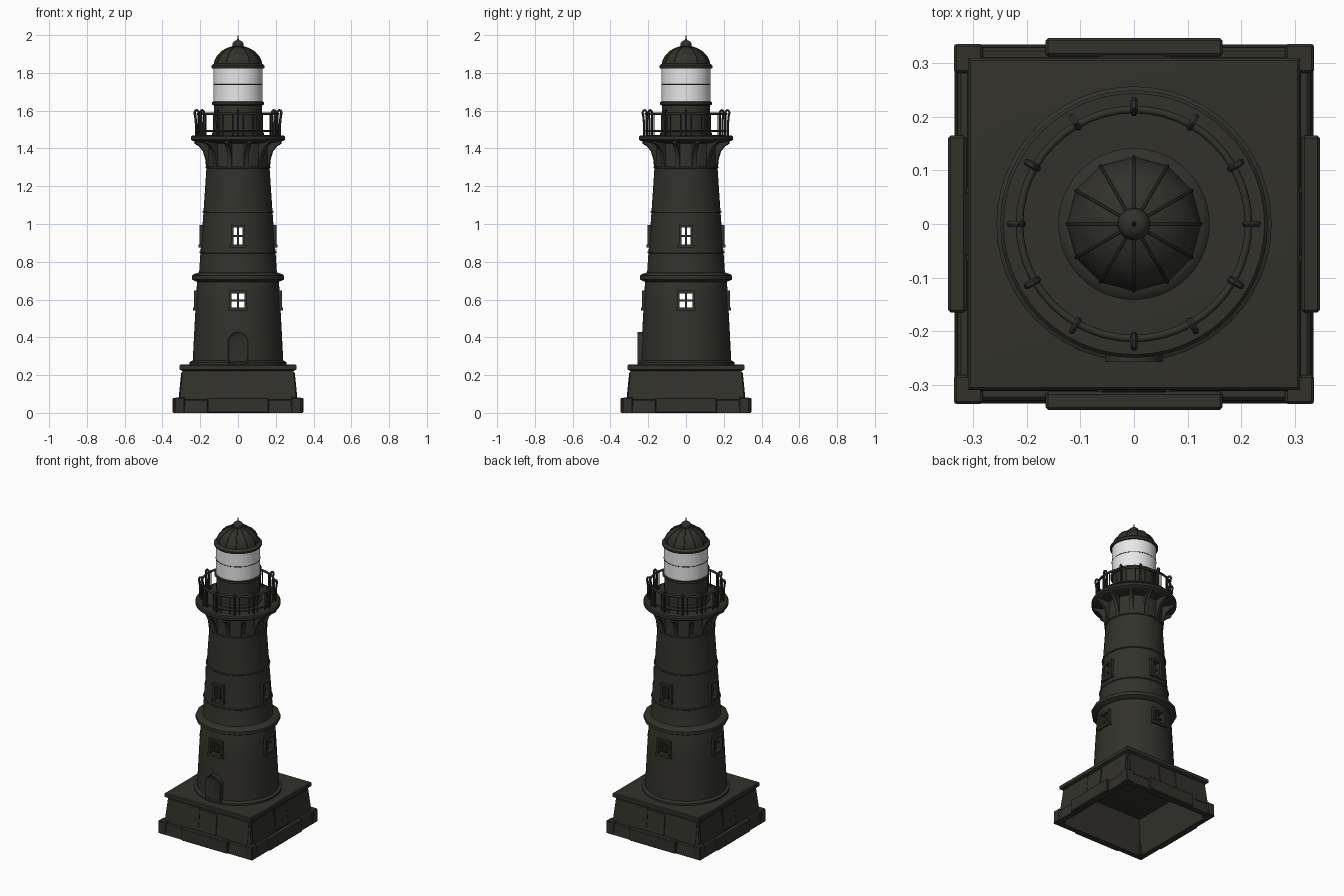
import bpy, bmesh, math
from mathutils import Matrix, Vector

if "Cube" in bpy.data.objects:
    bpy.data.objects.remove(bpy.data.objects["Cube"])

def material(name, rgb):
    m = bpy.data.materials.new(name)
    m.diffuse_color = (*rgb, 1)
    m.use_nodes = True
    m.node_tree.nodes["Principled BSDF"].inputs["Base Color"].default_value = m.diffuse_color
    return m

STONE = material("dark_stone", (0.032, 0.031, 0.024))
GLASS = material("pale_glass", (0.80, 0.80, 0.80))
TAU = math.tau
R2 = math.sqrt(2)

def finish(name, bm, mat=STONE, angle=35):
    bmesh.ops.recalc_face_normals(bm, faces=bm.faces)
    me = bpy.data.meshes.new(name)
    bm.to_mesh(me)
    bm.free()
    me.materials.append(mat)
    ob = bpy.data.objects.new(name, me)
    bpy.context.collection.objects.link(ob)
    smooth(ob, angle)
    return ob

def smooth(ob, angle=35):
    bpy.ops.object.select_all(action='DESELECT')
    ob.select_set(True)
    bpy.context.view_layer.objects.active = ob
    bpy.ops.object.shade_smooth_by_angle(angle=math.radians(angle))

def lathe(name, prof, n=48, mat=STONE, phase=0.0, loop=False, angle=35):
    """Revolve (radius, z) points; loop=True closes the profile into a shell."""
    bm = bmesh.new()
    rings = [[bm.verts.new((r * math.cos(phase + TAU * i / n), r * math.sin(phase + TAU * i / n), z))
              for i in range(n)] for r, z in prof]
    for a, b in zip(rings, rings[1:] + (rings[:1] if loop else [])):
        for i in range(n):
            j = (i + 1) % n
            bm.faces.new((a[i], a[j], b[j], b[i]))
    if not loop:
        bm.faces.new(rings[0])
        bm.faces.new(rings[-1])
    return finish(name, bm, mat, angle)

def square(name, prof, loop=False):
    return lathe(name, [(r * R2, z) for r, z in prof], 4, STONE, TAU / 8, loop)

def add_box(bm, x, y, z, matrix=Matrix()):
    """Box from (min, max) pairs, moved by a matrix."""
    size = Matrix.Diagonal((x[1] - x[0], y[1] - y[0], z[1] - z[0], 1))
    mid = Matrix.Translation(((x[0] + x[1]) / 2, (y[0] + y[1]) / 2, (z[0] + z[1]) / 2))
    bmesh.ops.create_cube(bm, size=1, matrix=matrix @ mid @ size)

def turn(k, n=4):
    return Matrix.Rotation(TAU * k / n, 4, 'Z')

def torus(name, R, r, z, n=48):
    return lathe(name, [(R + r * math.cos(TAU * k / 8), z + r * math.sin(TAU * k / 8))
                        for k in range(8)], n, loop=True, angle=60)

def tubes(name, paths, radius):
    cu = bpy.data.curves.new(name, 'CURVE')
    cu.dimensions = '3D'
    cu.bevel_depth = radius
    cu.bevel_resolution = 1
    cu.use_fill_caps = True
    for path in paths:
        sp = cu.splines.new('POLY')
        sp.points.add(len(path) - 1)
        for p, co in zip(sp.points, path):
            p.co = (*co, 1)
    cu.materials.append(STONE)
    ob = bpy.data.objects.new(name, cu)
    bpy.context.collection.objects.link(ob)
    bpy.ops.object.select_all(action='DESELECT')
    ob.select_set(True)
    bpy.context.view_layer.objects.active = ob
    bpy.ops.object.convert(target='MESH')
    smooth(bpy.context.view_layer.objects.active, 50)

def around(profile, n, phase=0.0):
    """Copies of an (r, z) path at n angles about the tower axis."""
    return [[(r * math.cos(phase + TAU * k / n), r * math.sin(phase + TAU * k / n), z)
             for r, z in profile] for k in range(n)]

# Square base: hollow underneath, stepped plinth, sloping walls, cap slab
square("base_wall", [(.318, 0), (.308, .075), (.293, .228), (.268, .228), (.300, 0)], True)
square("base_plinth", [(.334, 0), (.328, .066), (.322, .072), (.305, .072), (.310, 0)], True)
square("base_cap", [(.296, .222), (.309, .230), (.309, .250), (.304, .255), (.282, .257)])
bm = bmesh.new()
for k in range(4):
    add_box(bm, (-.165, .165), (-.346, -.312), (0, .08), turn(k))
    # corner blocks
    c = turn(k) @ Matrix.Translation((.306, .306, 0))
    add_box(bm, (-.025, .029), (-.025, .029), (0, .082), c)
bmesh.ops.bevel(bm, geom=bm.edges[:], offset=.005, segments=1, affect='EDGES')
finish("plinth_blocks", bm)
bm = bmesh.new()
tilt = Matrix.Translation((0, -.300, .15)) @ Matrix.Rotation(-.098, 4, 'X')
for k in range(4):
    m = turn(k) @ tilt
    add_box(bm, (-.060, .060), (-.007, .01), (-.07, .062), m)
    for s in (-1, 1):
        add_box(bm, sorted((s * .066, s * .285)), (-.004, .01), (-.07, .066), m)
finish("base_panels", bm)

# Tapered hollow tower shaft with small courses
lathe("tower_foot_ring", [(.235, .25), (.256, .255), (.256, .268), (.242, .277), (.235, .277)])
shaft = lathe("tower_shaft", [(.241, .25), (.228, .50), (.216, .71), (.206, .74), (.198, .86),
              (.1975, .865), (.183, 1.06), (.167, 1.30), (.165, 1.44),
              (.14, 1.44), (.14, 1.30), (.18, .74), (.21, .25)], 64, loop=True)
for z, r in ((.85, .199), (1.065, .184), (1.30, .168)):
    torus("tower_course", r, .005, z)
lathe("tower_belt", [(.212, .69), (.236, .70), (.249, .707), (.249, .727), (.24, .734), (.205, .745)],
      16, phase=TAU / 32)

# Window openings through the shaft: (half width, bottom, top, wall radius)
WINDOWS = ((.038, .553, .637, .222), (.028, .888, .985, .194))
for w, z0, z1, r in WINDOWS:
    for k in range(2):
        bm = bmesh.new()
        add_box(bm, (-w, w), (-.4, .4), (z0, z1), turn(k))
        cutter = finish("window_cutter", bm)
        cutter.hide_render = True
        mod = shaft.modifiers.new("cut", 'BOOLEAN')
        mod.operation = 'DIFFERENCE'
        mod.solver = 'EXACT'
        mod.object = cutter
        bpy.context.view_layer.objects.active = shaft
        bpy.ops.object.modifier_apply(modifier=mod.name)
        bpy.data.objects.remove(cutter)
smooth(shaft, 30)

# Window surrounds, sills and glazing bars on all four sides
bm = bmesh.new()
for w, z0, z1, r in WINDOWS:
    for k in range(4):
        m = turn(k)
        y = (-r - .010, -r + .018)
        for s in (-1, 1):
            add_box(bm, sorted((s * (w - .004), s * (w + .010))), y, (z0, z1), m)
        add_box(bm, (-w - .010, w + .010), y, (z1 - .004, z1 + .010), m)
        add_box(bm, (-w - .016, w + .016), (y[0] - .006, y[1]), (z0 - .012, z0 + .004), m)
        inner = (-r + .006, -r + .016)
        add_box(bm, (-.005, .005), inner, (z0, z1), m)
        add_box(bm, (-w, w), inner, ((z0 + z1) / 2 - .004, (z0 + z1) / 2 + .004), m)
finish("window_frames", bm)

# Arched front door with recessed leaf
bm = bmesh.new()
w, spring, front = .053, .375, -.257
outline = [(-w, .256), (w, .256)] + [(w * math.cos(math.pi * i / 12), spring + w * math.sin(math.pi * i / 12))
                                     for i in range(13)]
face = bm.faces.new([bm.verts.new((x, front, z)) for x, z in outline])
ext = bmesh.ops.extrude_face_region(bm, geom=[face])
bmesh.ops.translate(bm, vec=(0, .05, 0), verts=[v for v in ext['geom'] if isinstance(v, bmesh.types.BMVert)])
bm.normal_update()
face = min(bm.faces, key=lambda f: f.calc_center_median().y)
bmesh.ops.inset_region(bm, faces=[face], thickness=.014)
bmesh.ops.translate(bm, vec=(0, .010, 0), verts=face.verts)
add_box(bm, (-.002, .002), (front + .007, front + .02), (.27, .41))
finish("door", bm, angle=40)

# Curved brackets beneath the gallery
bm = bmesh.new()
side = [(.15, 1.30), (.172, 1.30), (.177, 1.345), (.190, 1.385), (.212, 1.412), (.236, 1.425),
        (.236, 1.445), (.15, 1.445)]
for k in range(12):
    m = Matrix.Rotation(TAU * (k + .5) / 12, 4, 'Z')
    a, b = ([bm.verts.new(m @ Vector((r, t, z))) for r, z in side] for t in (-.011, .011))
    bm.faces.new(a)
    bm.faces.new(b)
    for i in range(len(side)):
        j = (i + 1) % len(side)
        bm.faces.new((a[i], a[j], b[j], b[i]))
finish("gallery_brackets", bm)
lathe("gallery_deck", [(.160, 1.425), (.225, 1.435), (.240, 1.440), (.249, 1.447), (.249, 1.462),
                       (.243, 1.469), (.13, 1.472)])

# Railing: rails, curled posts and thin balusters
torus("top_rail", .213, .0070, 1.583)
torus("bottom_rail", .213, .0045, 1.492)
tubes("railing_posts", around([(.207, 1.465), (.207, 1.575), (.209, 1.595), (.217, 1.603), (.226, 1.600),
                               (.230, 1.588), (.226, 1.570), (.222, 1.53), (.222, 1.465)], 12), .0065)
tubes("railing_balusters", around([(.213, 1.468), (.213, 1.583)], 24, TAU / 48), .0035)

# Lantern room
lathe("lantern_base", [(.138, 1.468), (.138, 1.482), (.128, 1.488), (.127, 1.628), (.138, 1.633),
                       (.138, 1.645), (.128, 1.649)])
lathe("lantern_glass", [(.130, 1.646), (.130, 1.830)], 48, GLASS)
torus("glazing_bar", .1285, .0027, 1.738)

# Domed roof with ribs, ball and spike
lathe("roof_eave", [(.125, 1.822), (.137, 1.824), (.141, 1.830), (.141, 1.838), (.134, 1.845), (.12, 1.85)])
dome = [(.126, 1.842), (.123, 1.862), (.110, 1.888), (.088, 1.912), (.058, 1.930), (.026, 1.940)]
lathe("roof_dome", dome, 12, angle=20)
tubes("roof_ribs", around(dome, 12), .0028)
lathe("roof_ball", [(.030 * math.sin(math.pi * k / 12), 1.948 - .026 * math.cos(math.pi * k / 12))
                    for k in range(1, 12)], 24, angle=50)
lathe("roof_spike", [(.005, 1.965), (.0035, 1.985), (.001, 2.0)], 8)
